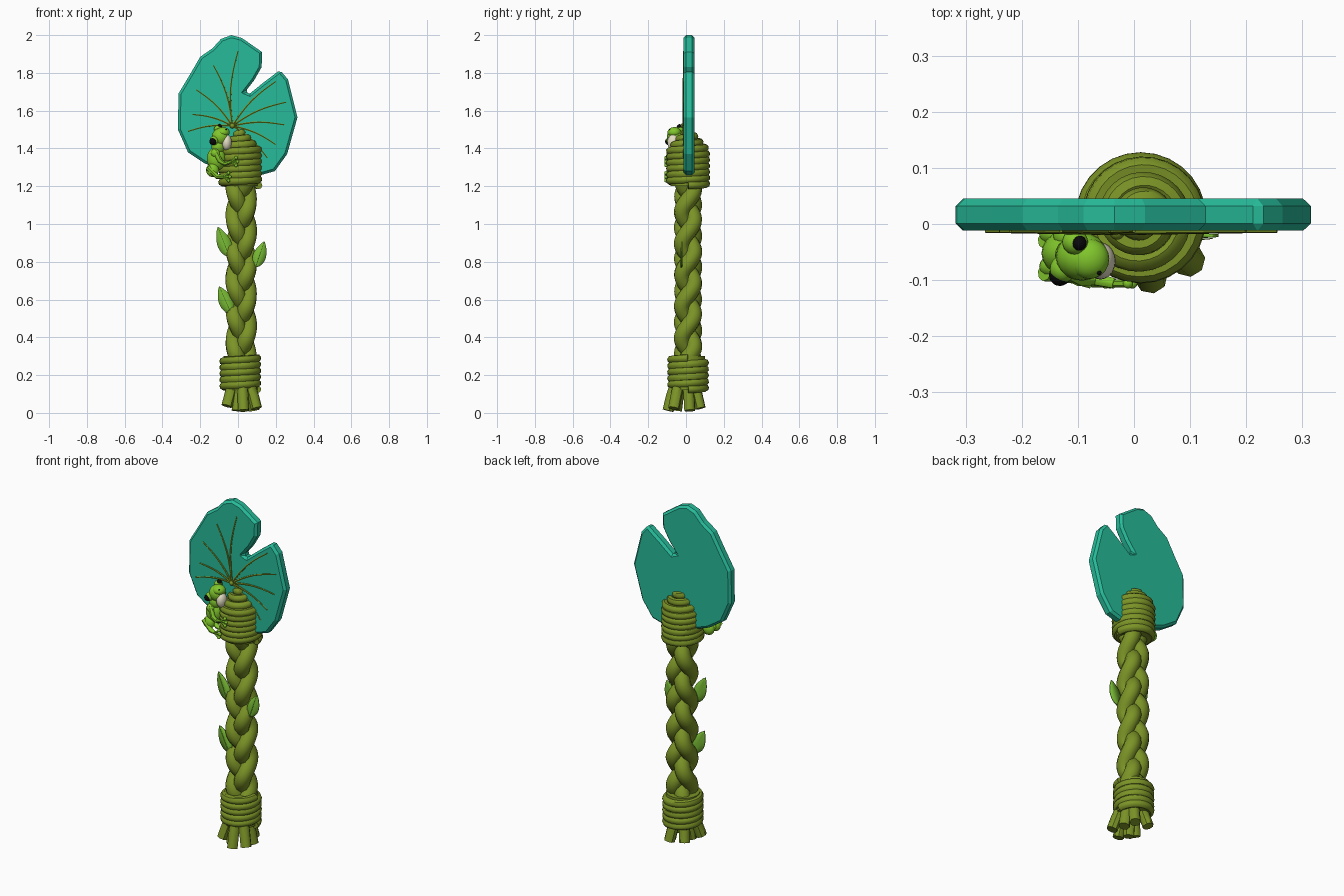
import bpy, bmesh, math
from mathutils import Vector

if "Cube" in bpy.data.objects:
    bpy.data.objects.remove(bpy.data.objects["Cube"], do_unlink=True)


def material(name, rgb):
    m = bpy.data.materials.new(name)
    m.use_nodes = True
    m.diffuse_color = (*rgb, 1)
    m.node_tree.nodes["Principled BSDF"].inputs["Base Color"].default_value = (*rgb, 1)
    return m


TEAL = material("teal pad", (0.02, 0.5, 0.32))
OLIVE = material("olive vine", (0.2, 0.295, 0.02))
LEAF = material("leaf green", (0.19, 0.5, 0.035))
FROG = material("frog green", (0.22, 0.57, 0.025))
CREAM = material("cream", (0.78, 0.73, 0.55))
BLACK = material("black", (0.003, 0.003, 0.003))


def finish(obj, mat, smooth=True):
    obj.data.materials.append(mat)
    bpy.ops.object.select_all(action="DESELECT")
    obj.select_set(True)
    bpy.context.view_layer.objects.active = obj
    if obj.type == "CURVE":
        bpy.ops.object.convert(target="MESH")
    if smooth:
        bpy.ops.object.shade_smooth_by_angle(angle=math.radians(45))


def tube(name, points, radius, mat, taper=1, sides=2):
    """Round tube through points, with a radius factor at its end."""
    curve = bpy.data.curves.new(name, "CURVE")
    curve.dimensions = "3D"
    curve.bevel_depth = radius
    curve.bevel_resolution = sides
    curve.use_fill_caps = True
    spline = curve.splines.new("POLY")
    spline.points.add(len(points) - 1)
    for i, p in enumerate(points):
        spline.points[i].co = (*p, 1)
        spline.points[i].radius = 1 + (taper - 1) * i / (len(points) - 1)
    obj = bpy.data.objects.new(name, curve)
    bpy.context.collection.objects.link(obj)
    finish(obj, mat)


def ball(name, centre, scale, mat):
    bpy.ops.mesh.primitive_uv_sphere_add(segments=20, ring_count=12, location=centre)
    obj = bpy.context.object
    obj.name = name
    obj.scale = scale if isinstance(scale, tuple) else (scale,) * 3
    finish(obj, mat)


def mesh_object(name, bm):
    mesh = bpy.data.meshes.new(name)
    bm.to_mesh(mesh)
    bm.free()
    obj = bpy.data.objects.new(name, mesh)
    bpy.context.collection.objects.link(obj)
    return obj


CX, CY = 0.012, 0.011   # handle axis

# Braided handle of three strands
for k in range(3):
    path = []
    for i in range(121):
        z = 0.22 + 1.04 * i / 120
        t = math.tau * (z / 0.5 + k / 3)
        path.append((CX + 0.005 + 0.04 * math.sin(t), CY - 0.031 * math.sin(2 * t), z))
    tube(f"braid_strand_{k + 1}", path, 0.044, OLIVE, sides=3)


# Rope wraps around both ends of the handle
def coil(name, low, high, turns, radius, tip=None):
    path = []
    for i in range(turns * 28 + 1):
        f = i / (turns * 28)
        a = math.tau * turns * f
        path.append((CX + radius * math.cos(a), CY + radius * math.sin(a), low + (high - low) * f))
    if tip:
        for i in range(1, 85):
            f = i / 84
            r = radius + (0.012 - radius) * f
            a = math.tau * 3 * f
            path.append((CX + r * math.cos(a), CY + r * math.sin(a), high + (tip - high) * f))
    tube(name, path, 0.021, OLIVE)


def core(name, low, high, r_low, r_high):
    bpy.ops.mesh.primitive_cone_add(vertices=24, radius1=r_low, radius2=r_high, depth=high - low,
                                    location=(CX, CY, (low + high) / 2))
    bpy.context.object.name = name
    finish(bpy.context.object, OLIVE)


coil("bottom_wrap", 0.125, 0.29, 5, 0.09)
core("bottom_wrap_core", 0.12, 0.3, 0.09, 0.09)
coil("top_wrap", 1.205, 1.395, 6, 0.096, tip=1.488)
core("top_wrap_core", 1.2, 1.4, 0.092, 0.092)
core("top_wrap_cone", 1.4, 1.485, 0.09, 0.015)

# Loose strand ends under the bottom wrap
tips = [(0.03, -0.095), (0.098, -0.065), (-0.058, -0.06), (-0.005, -0.05),
        (0.055, 0.075), (-0.04, 0.07), (0.085, 0.02)]
for i, (x, y) in enumerate(tips):
    end_z = 0.012 + 0.012 * (i % 3)
    tube(f"strand_end_{i + 1}", [(CX + (x - CX) * 0.55, y * 0.55, 0.16),
                                 (CX + (x - CX) * 0.8, y * 0.8, 0.09),
                                 (x, y, end_z)], 0.03, OLIVE)

# Notched lily pad
outline = [(0.038, 1.7), (0.085, 1.76), (0.125, 1.83), (0.128, 1.91), (0.02, 1.985),
           (-0.035, 2.0), (-0.09, 1.98), (-0.135, 1.93), (-0.2, 1.885), (-0.255, 1.79),
           (-0.315, 1.69), (-0.318, 1.5), (-0.265, 1.38), (-0.175, 1.32), (-0.05, 1.275),
           (0.125, 1.26), (0.195, 1.28), (0.26, 1.37), (0.315, 1.565), (0.265, 1.765),
           (0.222, 1.815), (0.13, 1.745), (0.062, 1.69)]
bm = bmesh.new()
face = bm.faces.new([bm.verts.new((x, -0.012, z)) for x, z in outline])
side = bmesh.ops.extrude_face_region(bm, geom=[face])
bmesh.ops.translate(bm, vec=(0, 0.057, 0),
                    verts=[g for g in side["geom"] if isinstance(g, bmesh.types.BMVert)])
bmesh.ops.recalc_face_normals(bm, faces=bm.faces)
pad = mesh_object("lily_pad", bm)
bevel = pad.modifiers.new("rim", "BEVEL")
bevel.width = 0.013
bevel.segments = 1
bevel.limit_method = "ANGLE"
bevel.angle_limit = math.radians(80)
finish(pad, TEAL, smooth=False)

# Veins fanning out over the pad
hub = Vector((-0.03, -0.014, 1.52))
ends = [(-0.265, 1.49), (-0.24, 1.58), (-0.22, 1.71), (-0.13, 1.84), (0.0, 1.915),
        (0.2, 1.755), (0.255, 1.645), (0.245, 1.525), (0.2, 1.42), (0.155, 1.35)]
for i, (x, z) in enumerate(ends):
    end = Vector((x, -0.012, z))
    bend = Vector((z - hub.z, 0, hub.x - x)) * (0.06 if x < 0 else -0.06)
    path = [hub.lerp(end, s / 8) + bend * math.sin(math.pi * s / 8) for s in range(9)]
    tube(f"pad_vein_{i + 1}", path, 0.006, OLIVE, taper=0.6, sides=1)
ball("vein_hub", hub, 0.014, OLIVE)


# Small leaves along the handle
def leaf(name, base, tip, width):
    base, tip = Vector(base), Vector(tip)
    across = Vector((tip.z - base.z, 0, base.x - tip.x)).normalized()
    bm = bmesh.new()
    rows = []
    for i in range(11):
        f = i / 10
        w = width * math.sin(math.pi * f ** 0.8) ** 0.8 if 0 < i < 10 else 0.001
        mid = base.lerp(tip, f)
        fold = Vector((0, 0.06 * w, 0))
        rows.append([bm.verts.new(p) for p in (mid - across * w + fold, mid, mid + across * w + fold)])
    for a, b in zip(rows, rows[1:]):
        for j in range(2):
            bm.faces.new((a[j], a[j + 1], b[j + 1], b[j]))
    obj = mesh_object(name, bm)
    obj.modifiers.new("thickness", "SOLIDIFY").thickness = 0.006
    finish(obj, LEAF)
    lift = Vector((0, -0.002, 0))
    tube(name + "_midrib", [base + lift, tip + lift], 0.002, LEAF, taper=0.4, sides=1)


leaf("upper_right_leaf", (-0.045, -0.03, 0.825), (-0.107, -0.03, 0.985), 0.038)
leaf("lower_right_leaf", (-0.035, -0.03, 0.525), (-0.1, -0.03, 0.67), 0.038)
leaf("left_leaf", (0.093, -0.027, 0.77), (0.14, -0.024, 0.908), 0.035)

# Frog clinging to the wrap: body, head and throat
ball("frog_body", (-0.115, -0.052, 1.345), (0.05, 0.042, 0.062), FROG)
ball("frog_head", (-0.093, -0.058, 1.462), (0.046, 0.043, 0.046), FROG)
ball("frog_snout", (-0.08, -0.062, 1.485), (0.036, 0.036, 0.028), FROG)
ball("frog_neck", (-0.105, -0.056, 1.41), (0.036, 0.034, 0.04), FROG)
ball("frog_throat", (-0.06, -0.066, 1.432), (0.027, 0.033, 0.043), CREAM)

# Eyes and nostrils
ball("frog_left_eye_bulge", (-0.105, -0.032, 1.5), 0.023, FROG)
ball("frog_left_pupil", (-0.098, -0.034, 1.515), 0.0135, BLACK)
ball("frog_right_eye_bulge", (-0.126, -0.08, 1.442), 0.024, FROG)
ball("frog_right_pupil", (-0.132, -0.091, 1.437), 0.0195, BLACK)
for y in (-0.07, -0.087):
    ball("frog_nostril", (-0.062, y, 1.5), 0.004, BLACK)

# Limbs with spread toes, near and far side
for label, y in (("right", -0.098), ("left", -0.04)):
    hand = Vector((-0.035, y - 0.008, 1.33))
    foot = Vector((-0.075, y - 0.008, 1.25))
    tube(f"frog_{label}_arm", [(-0.12, y + 0.015, 1.385), (-0.095, y, 1.335),
                               (-0.07, y, 1.318), hand], 0.016, FROG, taper=0.6)
    tube(f"frog_{label}_shin", [(-0.16, y + 0.012, 1.3), (-0.11, y + 0.005, 1.25), foot],
         0.016, FROG, taper=0.6)
    ball(f"frog_{label}_thigh", (-0.135, y + 0.022, 1.285), (0.034, 0.024, 0.036), FROG)
    ball(f"frog_{label}_shoulder", (-0.12, y + 0.02, 1.375), 0.024, FROG)
    for part, root in (("finger", hand), ("toe", foot)):
        for angle in (-0.7, 0, 0.7):
            tip = root + Vector((math.cos(angle), 0, math.sin(angle))) * 0.032
            tube(f"frog_{label}_{part}", [root, tip], 0.007, FROG, sides=1)
            ball(f"frog_{label}_{part}_pad", tip, 0.009, FROG)
